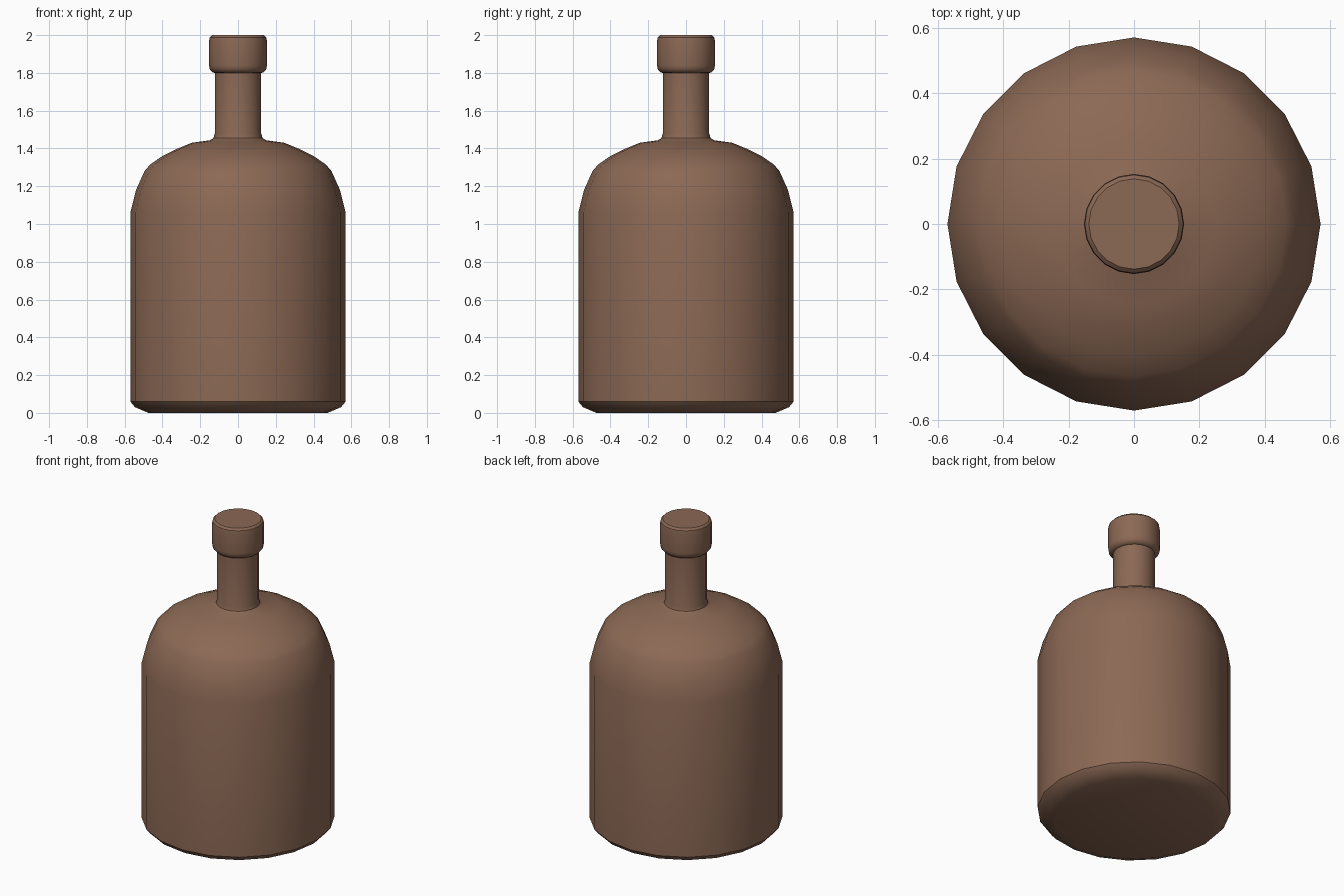
import bpy, bmesh, math

if "Cube" in bpy.data.objects:
    bpy.data.objects.remove(bpy.data.objects["Cube"])

SIDES = 20

# Half profile of the bottle: (radius, height)
profile = [
    (0.475, 0.0), (0.545, 0.03), (0.57, 0.06),            # chamfered base
    (0.57, 1.06), (0.54, 1.18), (0.495, 1.28), (0.465, 1.315),
    (0.40, 1.36), (0.33, 1.395), (0.245, 1.43),           # shoulder
    (0.15, 1.443), (0.13, 1.455), (0.123, 1.48),          # neck fillet
    (0.123, 1.80), (0.135, 1.803), (0.15, 1.82),          # under the lip
    (0.153, 1.84), (0.153, 1.97), (0.15, 1.988), (0.138, 2.0),
]

# Bottle: rings joined into a closed lathe
bm = bmesh.new()
rings = []
for r, z in profile:
    rings.append([bm.verts.new((r * math.cos(math.tau * i / SIDES),
                                r * math.sin(math.tau * i / SIDES), z))
                  for i in range(SIDES)])
for low, high in zip(rings, rings[1:]):
    for i in range(SIDES):
        j = (i + 1) % SIDES
        bm.faces.new((low[i], low[j], high[j], high[i]))
bm.faces.new(rings[0][::-1])
bm.faces.new(rings[-1])

mesh = bpy.data.meshes.new("bottle")
bm.to_mesh(mesh)
bm.free()
bottle = bpy.data.objects.new("bottle", mesh)
bpy.context.collection.objects.link(bottle)

# Brown glass
mat = bpy.data.materials.new("brown_glass")
mat.diffuse_color = (0.26, 0.14, 0.09, 1)
mat.use_nodes = True
mat.node_tree.nodes["Principled BSDF"].inputs["Base Color"].default_value = mat.diffuse_color
mesh.materials.append(mat)

# Smooth sides, sharp base rim and cap
bpy.context.view_layer.objects.active = bottle
bottle.select_set(True)
bpy.ops.object.shade_smooth_by_angle(angle=math.radians(35))
